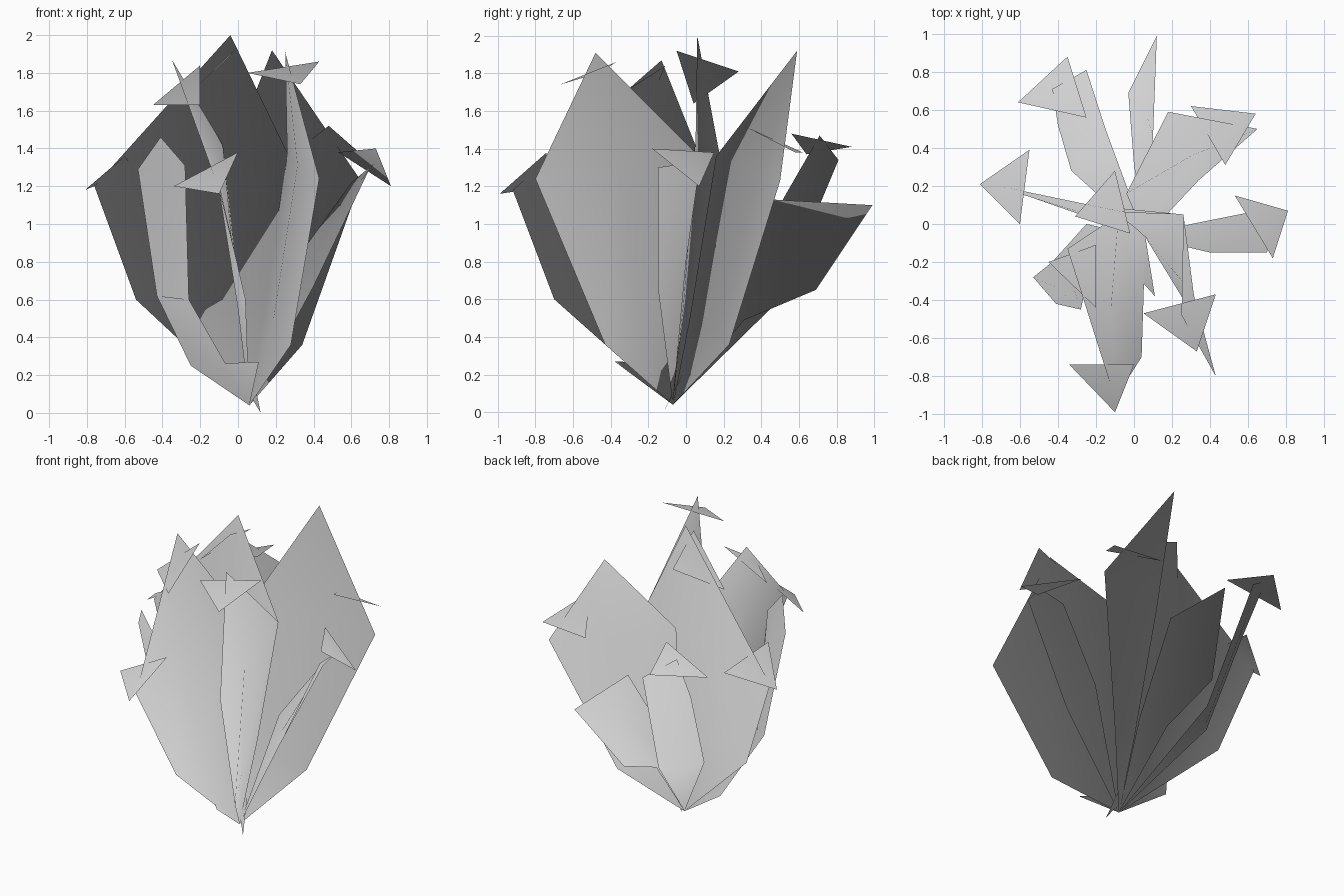
import bpy
import bmesh
from mathutils import Vector

cube = bpy.data.objects.get("Cube")
if cube:
    bpy.data.objects.remove(cube, do_unlink=True)

# One pale grey for the whole plant
grey = bpy.data.materials.new("pale_grey")
grey.use_nodes = True
grey.diffuse_color = (0.65, 0.65, 0.65, 1)
shader = next(n for n in grey.node_tree.nodes if n.type == "BSDF_PRINCIPLED")
shader.inputs["Base Color"].default_value = grey.diffuse_color
shader.inputs["Roughness"].default_value = 0.8

ROOT = Vector((0.06, -0.07, 0.04))
# Foliage normals fan out from a point below the plant
FAN = Vector((0.1, 0.02, -0.9))


def finish(name, bm):
    """Orient a sheet along the fanned foliage normals and link it."""
    bm.normal_update()
    agreement = sum(f.normal.dot(f.calc_center_median() - FAN) * f.calc_area()
                    for f in bm.faces)
    if agreement < 0:
        bmesh.ops.reverse_faces(bm, faces=bm.faces[:])
    for face in bm.faces:
        face.smooth = True
    mesh = bpy.data.meshes.new(name)
    bm.to_mesh(mesh)
    bm.free()
    mesh.materials.append(grey)
    mesh.normals_split_custom_set_from_vertices(
        [(v.co - FAN).normalized() for v in mesh.vertices])
    obj = bpy.data.objects.new(name, mesh)
    bpy.context.scene.collection.objects.link(obj)


def leaf(name, hollow, low_a, side_a, tip, side_b, low_b, cup=0.03):
    """Folded sheet that widens from the root, then closes to a point.

    The hollow of the fold faces the given direction."""
    bm = bmesh.new()
    low_a, side_a, tip, side_b, low_b = map(
        Vector, (low_a, side_a, tip, side_b, low_b))
    sink = Vector(hollow) * cup
    low_rib = (low_a + low_b) / 2 - sink
    high_rib = (side_a + side_b) / 2 - sink
    root, la, lm, lb, sa, sm, sb, top = [bm.verts.new(p) for p in (
        ROOT, low_a, low_rib, low_b, side_a, high_rib, side_b, tip)]
    for corners in ((root, lm, la), (root, lb, lm), (la, lm, sm, sa),
                    (lm, lb, sb, sm), (sa, sm, top), (sm, sb, top)):
        bm.faces.new(corners)
    finish(name, bm)


def blade(name, *corners):
    """Flat single-faced leaflet."""
    bm = bmesh.new()
    bm.faces.new([bm.verts.new(p) for p in corners])
    finish(name, bm)


BACK, FRONT, UP = (0, 1, 0), (0, -1, 0), (0, 0, 1)
LEFT, RIGHT = (1, 0, 0), (-1, 0, 0)

# Four tall broad leaves
leaf("broad_leaf_centre", BACK,
     (-0.54, 0.14, 0.6), (-0.76, 0.21, 1.2), (-0.04, 0.06, 2),
     (0.26, 0.05, 1.38), (0.15, -0.01, 0.6))
leaf("broad_leaf_back", FRONT,
     (0.34, 0.23, 0.36), (0.65, 0.5, 1.23), (0.18, 0.59, 1.92),
     (-0.04, 0.16, 1.36), (0.02, 0.02, 0.5))
leaf("broad_leaf_front_left", LEFT,
     (0.28, -0.43, 0.36), (0.43, -0.8, 1.24), (0.25, -0.48, 1.91),
     (0.26, 0.05, 1.38), (0.15, -0.01, 0.6))
leaf("broad_leaf_front_right", LEFT,
     (0.04, -0.7, 0.6), (-0.1, -0.92, 1.18), (-0.35, -0.13, 1.87),
     (-0.08, 0.05, 1.42), (0.02, -0.03, 0.5))

# Narrower arching leaves
leaf("narrow_leaf_front", FRONT,
     (-0.43, -0.2, 0.62), (-0.53, -0.28, 1.29), (-0.41, -0.42, 1.46),
     (-0.28, -0.45, 1.31), (-0.26, -0.36, 0.6))
leaf("narrow_leaf_back", UP,
     (-0.33, 0.28, 0.6), (-0.4, 0.52, 1.14), (-0.43, 0.71, 1.47),
     (-0.25, 0.81, 1.34), (-0.15, 0.5, 0.6))
leaf("narrow_leaf_left", UP,
     (0.4, -0.15, 0.67), (0.7, -0.15, 1.3), (0.72, -0.02, 1.32),
     (0.6, 0.06, 1.22), (0.3, 0, 0.8))
leaf("upright_leaf_back", RIGHT,
     (0, 0.31, 0.49), (-0.03, 0.69, 0.65), (0.12, 0.99, 1.1),
     (0.1, 0.46, 1.13), (0.06, 0.12, 0.6))

# Short leaves around the root
blade("short_leaf_front", ROOT, (0.11, -0.38, 0.27), (-0.12, -0.12, 0.26))
blade("short_leaf_right", ROOT, (-0.25, 0, 0.25), (-0.43, -0.2, 0.62),
      (-0.26, -0.36, 0.6))
blade("root_spike", (0.12, -0.12, 0), (0.03, -0.04, 0.15), (0.08, -0.02, 0.2))

# Small triangular leaflets resting on the leaf ends
blade("leaflet_front", (-0.34, -0.74, 1.2), (0, -0.74, 1.38), (-0.1, -0.99, 1.16))
blade("leaflet_right", (-0.81, 0.21, 1.18), (-0.55, 0.39, 1.29), (-0.6, 0, 1.36))
blade("leaflet_back_right", (-0.61, 0.64, 1.37), (-0.35, 0.88, 1.41), (-0.25, 0.56, 1.48))
blade("leaflet_back_left", (0.3, 0.62, 1.38), (0.64, 0.58, 1.38), (0.48, 0.31, 1.52))
blade("leaflet_left", (0.53, 0.15, 1.38), (0.81, 0.07, 1.2), (0.73, -0.18, 1.4))
blade("leaflet_top_centre", (-0.31, 0.04, 1.64), (-0.1, 0.28, 1.81), (-0.02, -0.05, 1.92))
blade("leaflet_top_left", (0.05, -0.47, 1.8), (0.43, -0.37, 1.86), (0.33, -0.67, 1.74))
blade("leaflet_top_right", (-0.45, -0.2, 1.63), (-0.2, -0.11, 1.84), (-0.2, -0.44, 1.63))
